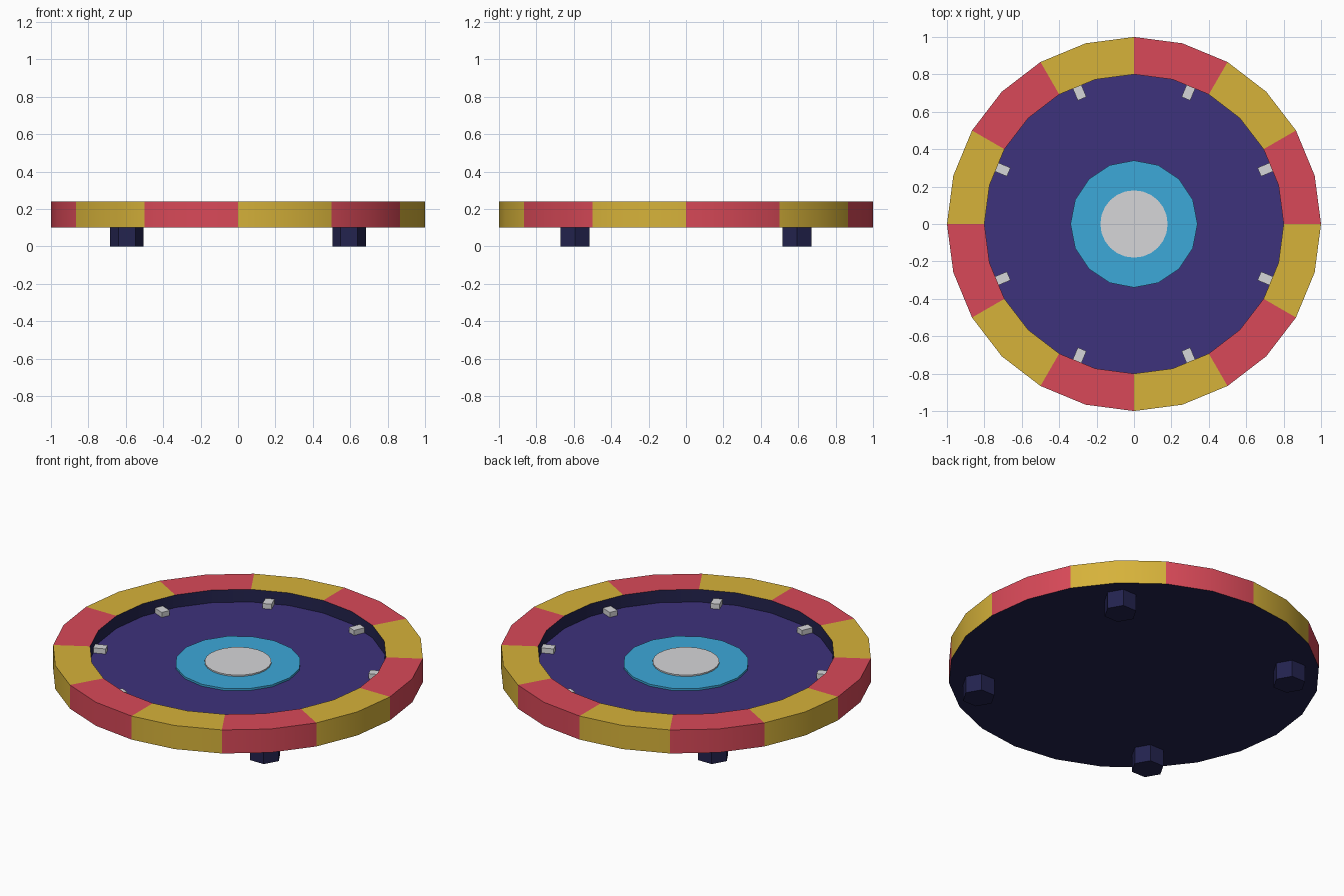
import bpy, bmesh, math
from math import cos, sin, pi

if "Cube" in bpy.data.objects:
    bpy.data.objects.remove(bpy.data.objects["Cube"])


def srgb(r, g, b):
    def f(c):
        c /= 255
        return c / 12.92 if c <= 0.04045 else ((c + 0.055) / 1.055) ** 2.4
    return (f(r), f(g), f(b), 1)


def material(name, rgb):
    m = bpy.data.materials.new(name)
    m.diffuse_color = srgb(*rgb)
    m.use_nodes = True
    m.node_tree.nodes["Principled BSDF"].inputs["Base Color"].default_value = m.diffuse_color
    return m


RED = material("red", (216, 73, 88))
YELLOW = material("yellow", (214, 178, 58))
PURPLE = material("purple", (61, 50, 124))
NAVY = material("navy", (35, 35, 78))
BLUE = material("sky blue", (60, 168, 216))
WHITE = material("light grey", (214, 214, 216))


def finish(name, bm, mats, smooth=False):
    bmesh.ops.recalc_face_normals(bm, faces=bm.faces)
    me = bpy.data.meshes.new(name)
    bm.to_mesh(me)
    bm.free()
    for m in mats:
        me.materials.append(m)
    ob = bpy.data.objects.new(name, me)
    bpy.context.collection.objects.link(ob)
    if smooth:
        bpy.ops.object.select_all(action='DESELECT')
        ob.select_set(True)
        bpy.context.view_layer.objects.active = ob
        bpy.ops.object.shade_smooth_by_angle(angle=math.radians(30))
    return ob


def revolve(name, profile, sides, mats, rule=None, smooth=False):
    """Spin a profile of (radius, z) points, capped at both ends."""
    bm = bmesh.new()
    rings = [[bm.verts.new((r * cos(2 * pi * i / sides), r * sin(2 * pi * i / sides), z))
              for i in range(sides)] for r, z in profile]
    for k in range(len(rings) - 1):
        a, b = rings[k], rings[k + 1]
        for i in range(sides):
            j = (i + 1) % sides
            f = bm.faces.new((a[i], a[j], b[j], b[i]))
            if rule:
                f.material_index = rule(k, i)
    bottom = bm.faces.new(rings[0])
    top = bm.faces.new(rings[-1])
    if rule:
        bottom.material_index = rule("bottom", 0)
        top.material_index = rule("top", 0)
    return finish(name, bm, mats, smooth)


FLOOR = 0.165


# Tray: rim in alternating two-segment blocks, navy inner wall and underside, purple floor
def tray_rule(k, i):
    if k == "bottom" or k == 2:
        return 2
    if k == "top":
        return 3
    return (i // 2) % 2


revolve("tray", [(1, 0.1), (1, 0.24), (0.8, 0.24), (0.8, FLOOR)], 24,
        [RED, YELLOW, NAVY, PURPLE], tray_rule, smooth=True)

# Centre discs
revolve("centre_ring", [(0.34, FLOOR - 0.01), (0.34, 0.177)], 16, [BLUE], smooth=True)
revolve("centre_button", [(0.18, FLOOR - 0.01), (0.18, 0.185)], 24, [WHITE], smooth=True)

# Studs around the inner wall
for n in range(8):
    a = pi / 8 + n * pi / 4
    bm = bmesh.new()
    bmesh.ops.create_cube(bm, size=1)
    bmesh.ops.scale(bm, vec=(0.07, 0.05, 0.03), verts=bm.verts)
    stud = finish(f"stud_{n + 1}", bm, [WHITE])
    stud.location = (0.76 * cos(a), 0.76 * sin(a), FLOOR + 0.015)
    stud.rotation_euler.z = a

# Hexagonal feet
for n in range(4):
    a = pi / 4 + n * pi / 2
    foot = revolve(f"foot_{n + 1}", [(0.09, 0), (0.09, 0.105)], 6, [NAVY])
    foot.location = (0.84 * cos(a), 0.84 * sin(a), 0)
